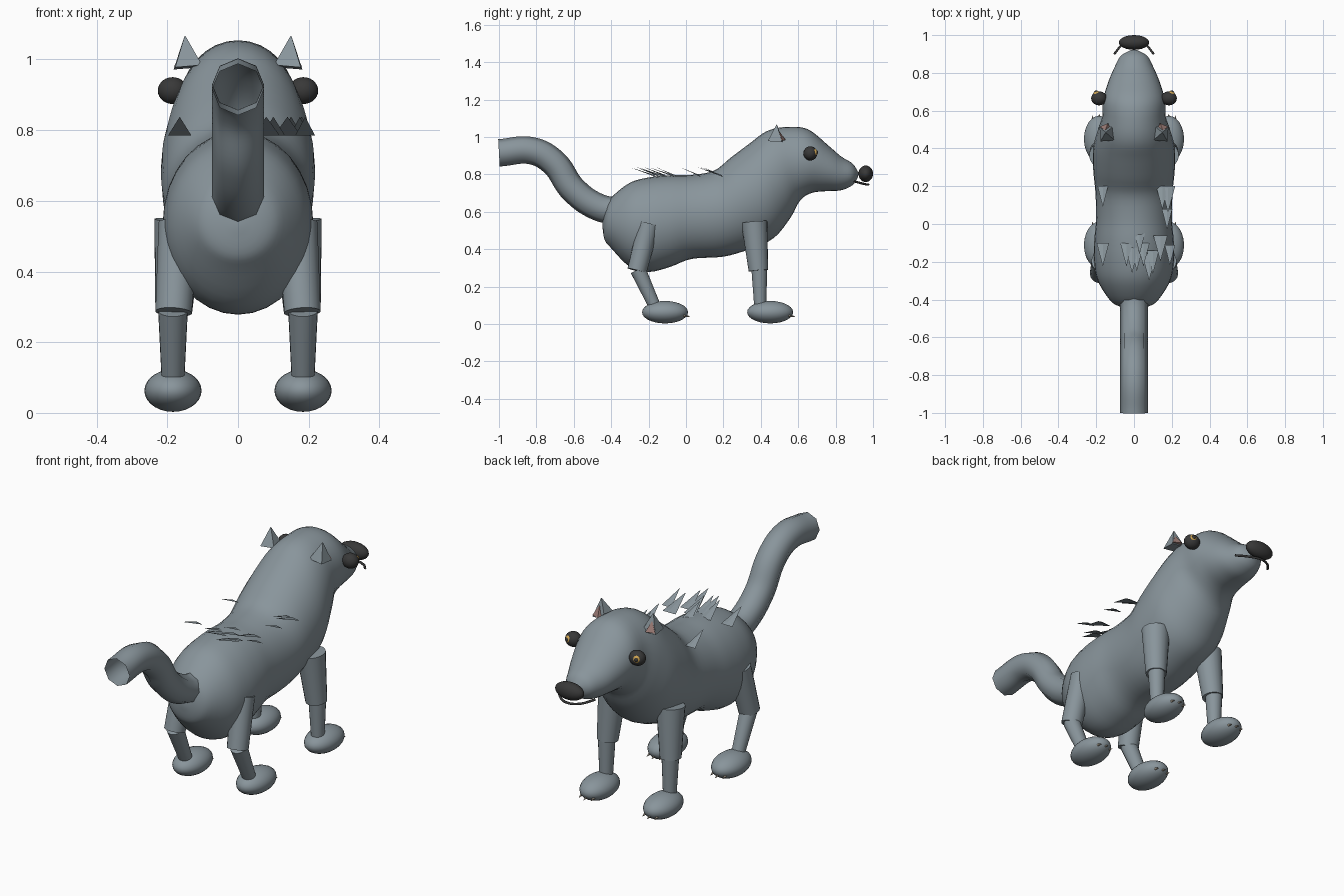
import bpy, bmesh, math
from mathutils import Vector, Matrix

if "Cube" in bpy.data.objects:
    bpy.data.objects.remove(bpy.data.objects["Cube"])


def material(name, rgb):
    m = bpy.data.materials.new(name)
    m.diffuse_color = (*rgb, 1)
    m.use_nodes = True
    m.node_tree.nodes["Principled BSDF"].inputs["Base Color"].default_value = m.diffuse_color
    return m


FUR = material("slate_fur", (0.25, 0.30, 0.33))
DARK = material("dark", (0.04, 0.04, 0.04))
GOLD = material("gold", (0.6, 0.36, 0.08))
PINK = material("pink", (0.33, 0.2, 0.18))
CLAW = material("claw", (0.35, 0.31, 0.25))


def finish(name, bm, mat=FUR, smooth=True):
    bmesh.ops.recalc_face_normals(bm, faces=bm.faces)
    me = bpy.data.meshes.new(name)
    bm.to_mesh(me)
    bm.free()
    ob = bpy.data.objects.new(name, me)
    bpy.context.collection.objects.link(ob)
    me.materials.append(mat)
    if smooth:
        bpy.ops.object.select_all(action='DESELECT')
        bpy.context.view_layer.objects.active = ob
        ob.select_set(True)
        bpy.ops.object.shade_smooth_by_angle(angle=math.radians(50))
    return ob


def ellipsoid(name, loc, radii, mat=FUR):
    bm = bmesh.new()
    bmesh.ops.create_uvsphere(bm, u_segments=24, v_segments=14, radius=1,
                              matrix=Matrix.Translation(loc) @ Matrix.Diagonal((*radii, 1)))
    return finish(name, bm, mat)


def cone(name, a, b, r1, r2, sides=20, mat=FUR, smooth=True):
    a, b = Vector(a), Vector(b)
    d = b - a
    bm = bmesh.new()
    bmesh.ops.create_cone(bm, cap_ends=True, segments=sides, radius1=r1, radius2=r2, depth=d.length,
                          matrix=Matrix.Translation((a + b) / 2) @ d.to_track_quat('Z', 'Y').to_matrix().to_4x4())
    return finish(name, bm, mat, smooth)


def tube(name, pts, radius, res, mat=FUR):
    cu = bpy.data.curves.new(name, 'CURVE')
    cu.dimensions = '3D'
    cu.bevel_depth, cu.bevel_resolution, cu.resolution_u = radius, res, 10
    sp = cu.splines.new('BEZIER')
    sp.bezier_points.add(len(pts) - 1)
    for p, co in zip(sp.bezier_points, pts):
        p.co = co
        p.handle_left_type = p.handle_right_type = 'AUTO'
    ob = bpy.data.objects.new(name, cu)
    bpy.context.collection.objects.link(ob)
    cu.materials.append(mat)
    return ob


# Body, neck and head: sections (top y, top z, bottom y, bottom z, half width)
sections = [
    (-.447, .54, -.447, .52, .01), (-.435, .61, -.435, .45, .08), (-.40, .675, -.40, .405, .13),
    (-.30, .755, -.30, .305, .192), (-.19, .785, -.20, .278, .212), (-.08, .795, -.085, .305, .21),
    (.03, .797, .03, .348, .20), (.15, .82, .20, .36, .205), (.24, .89, .34, .40, .216),
    (.34, .965, .47, .46, .216), (.43, 1.03, .56, .57, .192), (.53, 1.053, .61, .66, .168),
    (.65, 1.042, .67, .70, .163), (.76, .955, .75, .71, .135), (.83, .895, .83, .715, .103),
    (.89, .858, .89, .742, .07), (.922, .81, .92, .785, .015)]


def catmull(p0, p1, p2, p3, t):
    return [0.5 * (2 * b + (c - a) * t + (2 * a - 5 * b + 4 * c - d) * t * t + (3 * b - a - 3 * c + d) * t ** 3)
            for a, b, c, d in zip(p0, p1, p2, p3)]


ext = [sections[0]] + sections + [sections[-1]]
rows = [catmull(*ext[i:i + 4], k / 4) for i in range(len(sections) - 1) for k in range(4)] + [sections[-1]]
bm = bmesh.new()
N = 32
rings = []
for ty, tz, by, bz, w in rows:
    top, bot = Vector((0, ty, tz)), Vector((0, by, bz))
    mid, half = (top + bot) / 2, (top - bot) / 2
    rings.append([bm.verts.new(mid + half * math.cos(2 * math.pi * i / N)
                               + Vector((w * math.sin(2 * math.pi * i / N), 0, 0))) for i in range(N)])
for r, s in zip(rings, rings[1:]):
    for i in range(N):
        bm.faces.new((r[i], r[(i + 1) % N], s[(i + 1) % N], s[i]))
bm.faces.new(rings[0])
bm.faces.new(rings[-1])
finish("body", bm)

# Open-ended eight-sided tail
tube("tail", [(0, -.36, .60), (0, -.47, .625), (0, -.60, .715), (0, -.71, .865), (0, -.82, .925), (0, -1, .915)],
     .073, 2)

# Nose and mouth
ellipsoid("nose", (0, .961, .803), (.08, .039, .044), DARK)
tube("mouth", [(-.105, .90, .762), (-.055, .955, .748), (0, .975, .745), (.055, .955, .748), (.105, .90, .762)],
     .006, 2, DARK)

for s, side in ((-1, "left"), (1, "right")):
    # Eyes
    ellipsoid(side + "_eye", (s * .185, .665, .912), (.042, .037, .038), DARK)
    ellipsoid(side + "_iris", (s * .196, .687, .917), (.02, .017, .02), GOLD)
    ellipsoid(side + "_pupil", (s * .2, .698, .918), (.011, .009, .011), DARK)
    # Ears
    cone(side + "_ear", (s * .142, .478, .978), (s * .15, .485, 1.066), .054, .002, 4, smooth=False)
    cone(side + "_inner_ear", (s * .15, .502, .98), (s * .152, .497, 1.03), .034, .002, 4, PINK, False)
    # Legs: hip, knee, ankle, foot y
    for part, hip, knee, ankle, foot, r in (("front", (.365, .545), (.387, .285), (.397, .09), .45, .07),
                                            ("back", (-.198, .535), (-.262, .285), (-.165, .09), -.112, .058)):
        n = side + "_" + part
        cone(n + "_upper_leg", (s * .167, *hip), (s * .182, *knee), r, .052)
        cone(n + "_lower_leg", (s * .184, knee[0] + .005, knee[1] + .005), (s * .184, *ankle), .042, .032)
        ellipsoid(n + "_foot", (s * .184, foot, .063), (.081, .123, .06))
        for k in (-1, 0, 1):
            x, y = s * .184 + k * .035, foot + .108 - abs(k) * .01
            cone(f"{n}_claw_{k + 2}", (x, y, .045), (x, y + .025, .038), .007, .001, 8, CLAW)

# Fur tufts on the back: flat shards leaning backward (x, base y)
tufts = [(-.165, .20), (.15, .20), (.18, .20), (.175, .08), (-.165, -.10), (.14, -.06), (.19, -.11),
         (-.04, -.10), (-.01, -.12), (.03, -.05), (.05, -.10), (.08, -.16), (.015, -.14), (.10, -.14)]
bm = bmesh.new()
for i, (x, y) in enumerate(tufts):
    w, L = .028 + .005 * (i % 3), .11 + .015 * (i % 3)
    q = [bm.verts.new(c) for c in ((x - w, y, .785), (x + w, y, .785), (x, y - .01, .797), (x, y - L, .838))]
    for f in ((0, 1, 2), (0, 1, 3), (1, 2, 3), (0, 2, 3)):
        bm.faces.new([q[j] for j in f])
finish("back_fur", bm, smooth=False)
